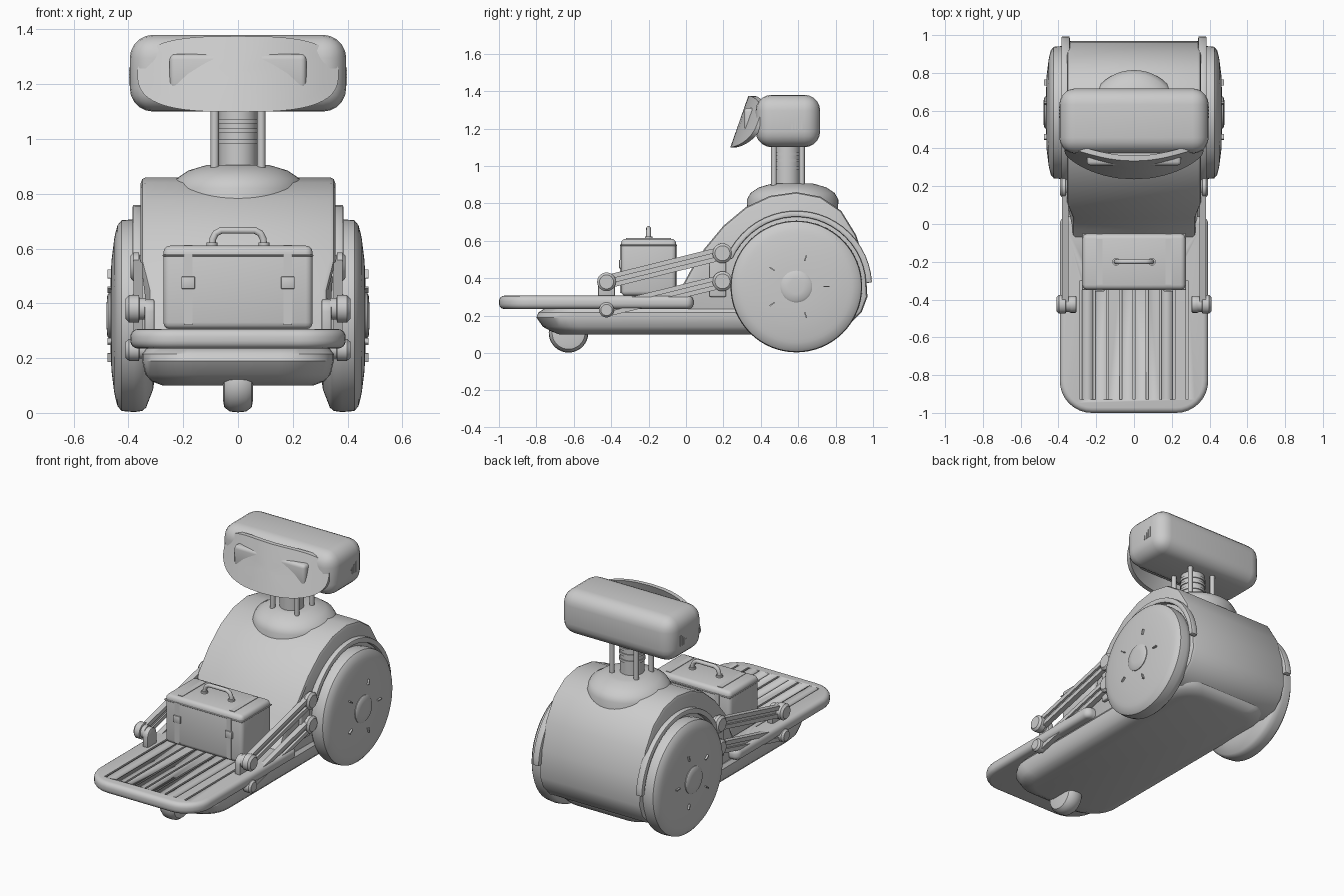
import bpy, bmesh
from math import sin, cos, pi, radians, copysign
from mathutils import Vector

cube = bpy.data.objects.get("Cube")
if cube:
    bpy.data.objects.remove(cube, do_unlink=True)

grey = bpy.data.materials.new("plain_grey")
grey.use_nodes = True
tone = (0.6, 0.6, 0.6, 1)
grey.diffuse_color = tone
grey.node_tree.nodes["Principled BSDF"].inputs["Base Color"].default_value = tone


def finish(name, bm, bevel=0, segments=3, angle=35):
    """Bevel sharp edges, shade smooth and link the object."""
    bmesh.ops.recalc_face_normals(bm, faces=bm.faces[:])
    if bevel:
        sharp = [e for e in bm.edges if e.calc_face_angle(0) > radians(50)]
        bmesh.ops.bevel(bm, geom=sharp, offset=bevel, segments=segments,
                        profile=0.5, affect='EDGES', clamp_overlap=True)
    mesh = bpy.data.meshes.new(name)
    bm.to_mesh(mesh)
    bm.free()
    mesh.shade_smooth()
    mesh.set_sharp_from_angle(angle=radians(angle))
    mesh.materials.append(grey)
    ob = bpy.data.objects.new(name, mesh)
    bpy.context.collection.objects.link(ob)
    return ob


def loft(name, rings, **kw):
    """Skin matching rings of points and cap both ends."""
    bm = bmesh.new()
    rows = [[bm.verts.new(p) for p in ring] for ring in rings]
    n = len(rows[0])
    for a, b in zip(rows, rows[1:]):
        for i in range(n):
            bm.faces.new((a[i], a[(i + 1) % n], b[(i + 1) % n], b[i]))
    bm.faces.new(rows[0])
    bm.faces.new(rows[-1])
    return finish(name, bm, **kw)


def box(name, centre, size, **kw):
    bm = bmesh.new()
    bmesh.ops.create_cube(bm, size=1)
    for v in bm.verts:
        v.co = Vector(centre) + Vector(a * b for a, b in zip(v.co, size))
    return finish(name, bm, **kw)


def prism_x(name, outline, x0, x1, **kw):
    return loft(name, [[(x, y, z) for y, z in outline] for x in (x0, x1)], **kw)


def lathe_x(name, profile, y, z, n=48, **kw):
    """Profile of (x, radius) turned about a line along x."""
    return loft(name, [[(x, y + r * cos(2 * pi * i / n), z + r * sin(2 * pi * i / n))
                        for i in range(n)] for x, r in profile], **kw)


def lathe_z(name, profile, x, y, n=48, **kw):
    return loft(name, [[(x + r * cos(2 * pi * i / n), y + r * sin(2 * pi * i / n), z)
                        for i in range(n)] for z, r in profile], **kw)


def round_rect(half, y0, y1, r_front, r_back, z, steps=8):
    """Plan outline with rounded front and back corners."""
    pts = []
    for k, (sx, back) in enumerate(((1, 1), (-1, 1), (-1, 0), (1, 0))):
        r = r_back if back else r_front
        cy = y1 - r if back else y0 + r
        for i in range(steps + 1):
            a = (k + i / steps) * pi / 2
            pts.append((sx * (half - r) + r * cos(a), cy + r * sin(a), z))
    return pts


# Drum body, narrowing slightly at its front foot
side = [(-0.1, 0.28), (-0.03, 0.34), (0.03, 0.45), (0.1, 0.56), (0.2, 0.68), (0.32, 0.78),
        (0.45, 0.84), (0.59, 0.86), (0.72, 0.835), (0.83, 0.76), (0.91, 0.63),
        (0.96, 0.47), (0.97, 0.3), (0.94, 0.22), (0.88, 0.16), (0.8, 0.13), (-0.05, 0.15)]
body = prism_x("drum_body", side, -0.355, 0.355, bevel=0.02, segments=2)
for v in body.data.vertices:
    if v.co.y < 0.08:
        v.co.x *= 0.92

# Shoulder dome, neck and posts
lathe_z("shoulder_dome", [(0.7, 0.24), (0.82, 0.245), (0.855, 0.225), (0.885, 0.18),
                          (0.9, 0.13), (0.905, 0.11)], 0, 0.57)
lathe_z("neck", [(0.88, 0.07), (1.12, 0.07)], 0, 0.54)
for z in (0.99, 1.03, 1.065):
    lathe_z("neck_ring", [(z - 0.008, 0.076), (z + 0.008, 0.076)], 0, 0.54)
for x in (-0.085, 0.085):
    for y in (0.47, 0.62):
        lathe_z("neck_post", [(0.88, 0.015), (1.13, 0.015)], x, y, n=16)

# Head and curved, tilted face plate
box("head", (0, 0.545, 1.24), (0.79, 0.345, 0.28), bevel=0.085, segments=5)


def face_ring(t, back):
    ring = []
    for i in range(64):
        a = 2 * pi * i / 64
        x = 0.367 * t * copysign(abs(cos(a)) ** 0.65, cos(a))
        z = 0.138 * t * copysign(abs(sin(a)) ** 0.75, sin(a))
        ring.append((x, 0.285 + 0.35 * z + 0.1 * (x / 0.367) ** 2 + back, 1.237 + z))
    return ring


loft("face_plate", [face_ring(t, 0.028) for t in (0.1, 0.4, 0.7, 1)] +
     [face_ring(t, 0) for t in (1, 0.85, 0.7, 0.5, 0.3, 0.1)])
box("face_mount", (0, 0.36, 1.24), (0.5, 0.1, 0.14), bevel=0.02)

# Chassis tub with rounded underside
loft("chassis", [round_rect(h, y0, y1, r, 0.14, z) for z, h, y0, y1, r in (
    (0.1, 0.275, -0.68, 0.8, 0.14), (0.115, 0.315, -0.72, 0.84, 0.17),
    (0.14, 0.338, -0.765, 0.86, 0.19), (0.19, 0.35, -0.8, 0.88, 0.2),
    (0.215, 0.35, -0.79, 0.88, 0.2), (0.235, 0.335, -0.76, 0.86, 0.19))])

# Footboard with grooves cut into its top
deck = loft("footboard", [round_rect(0.393, -1, 0.04, 0.17, 0.04, z) for z in (0.235, 0.306)],
            bevel=0.028, segments=4)
bm = bmesh.new()
for i in range(-4, 5):
    made = bmesh.ops.create_cube(bm, size=1)["verts"]
    for v in made:
        v.co = Vector((i * 0.07 + v.co.x * 0.012, -0.615 + v.co.y * 0.63, 0.306 + v.co.z * 0.03))
cutter = finish("groove_cutter", bm)
cutter.hide_render = True
mod = deck.modifiers.new("grooves", 'BOOLEAN')
mod.operation, mod.solver, mod.object = 'DIFFERENCE', 'EXACT', cutter
bpy.context.view_layer.objects.active = deck
bpy.ops.object.modifier_apply(modifier=mod.name)
bpy.data.objects.remove(cutter, do_unlink=True)

# Front caster
lathe_x("caster_wheel", [(-0.055, 0.06), (-0.05, 0.088), (-0.03, 0.103), (0, 0.106),
                         (0.03, 0.103), (0.05, 0.088), (0.055, 0.06)], -0.628, 0.108, n=32)

# Case with lid seam, straps, latches and handle
box("case", (0, -0.2, 0.458), (0.545, 0.295, 0.305), bevel=0.025)
box("case_lid_band", (0, -0.2, 0.575), (0.551, 0.301, 0.008), bevel=0.003, segments=1)
for x in (-0.182, 0.182):
    for y in (-0.349, -0.051):
        box("case_strap", (x, y, 0.45), (0.032, 0.006, 0.26))
    box("case_latch", (x, -0.35, 0.475), (0.05, 0.016, 0.045), bevel=0.004, segments=2)
    box("lid_strap", (x, -0.2, 0.611), (0.032, 0.24, 0.005))
curve = bpy.data.curves.new("case_handle", 'CURVE')
curve.dimensions, curve.bevel_depth, curve.bevel_resolution = '3D', 0.013, 3
path = curve.splines.new('POLY')
half = [(0.095, 0.6), (0.092, 0.635), (0.082, 0.655), (0.062, 0.666)]
points = half + [(-x, z) for x, z in reversed(half)]
path.points.add(len(points) - 1)
for p, (x, z) in zip(path.points, points):
    p.co = (x, -0.2, z, 1)
curve.materials.append(grey)
bpy.context.collection.objects.link(bpy.data.objects.new("case_handle", curve))
for x in (-0.095, 0.095):
    lathe_z("handle_foot", [(0.605, 0.02), (0.622, 0.02)], x, -0.2, n=20)

# Side parts, repeated left and right
WY, WZ = 0.59, 0.355
for s, label in ((1, "left"), (-1, "right")):
    lathe_x(label + "_wheel", [(s * x, r) for x, r in (
        (0.3, 0.2), (0.31, 0.27), (0.335, 0.335), (0.35, 0.348), (0.38, 0.352), (0.425, 0.348),
        (0.44, 0.33), (0.448, 0.3), (0.452, 0.28), (0.462, 0.2), (0.466, 0.1))], WY, WZ, n=64)
    lathe_x(label + "_hub", [(s * 0.45, 0.085), (s * 0.47, 0.085), (s * 0.477, 0.075),
                             (s * 0.48, 0.04)], WY, WZ, n=32)
    for i in range(5):
        a = 2 * pi * i / 5
        bolt = box(label + "_wheel_bolt", (0, 0, 0), (0.025, 0.032, 0.007))
        bolt.location = (s * 0.463, WY + 0.16 * cos(a), WZ + 0.16 * sin(a))
        bolt.rotation_euler.x = a

    # Fender arc, pointed at its rear tip
    arc = [radians(3 + i * 7) for i in range(23)]
    fender = [(WY + 0.405 * cos(a), WZ + 0.405 * sin(a)) for a in arc]
    fender += [(WY + 0.372 * cos(a), WZ + 0.372 * sin(a)) for a in reversed(arc)]
    prism_x(label + "_fender", fender, s * 0.34, s * 0.385, bevel=0.008, segments=2)

    # Twin-rail parallel arms with pivot discs
    for level, z in (("upper", 0.38), ("lower", 0.23)):
        y0, y1, rise = -0.425, 0.195, 0.153
        name = label + "_" + level
        for off, t, x0, x1 in ((0.024, 0.013, 0.348, 0.382), (-0.024, 0.013, 0.348, 0.382),
                               (0, 0.03, 0.355, 0.368)):
            prism_x(name + "_arm", [(y0, z + off - t), (y1, z + rise + off - t),
                                    (y1, z + rise + off + t), (y0, z + off + t)],
                    s * x0, s * x1)
        for y, pz, x1, r in ((y0, z, 0.41, 0.05 if level == "upper" else 0.04),
                             (y1, z + rise, 0.393, 0.053)):
            lathe_x(name + "_pivot", [(s * 0.335, r * 0.8), (s * 0.36, r * 0.8), (s * 0.362, r),
                                      (s * (x1 - 0.012), r), (s * x1, r * 0.75)], y, pz, n=32)

    # Round-topped bracket holding the front pivots
    top = [(-0.425 + 0.045 * cos(pi * i / 10), 0.37 + 0.045 * sin(pi * i / 10)) for i in range(11)]
    prism_x(label + "_bracket", top + [(-0.47, 0.29), (-0.38, 0.29)], s * 0.305, s * 0.342,
            bevel=0.006, segments=2)
    box(label + "_rear_mount", (s * 0.342, 0.17, 0.42), (0.03, 0.09, 0.24), bevel=0.008)

    # Stepped vent on the side of the head
    for i in range(4):
        h = 0.03 + 0.012 * i
        box(label + "_head_vent", (s * 0.394, 0.567 + i * 0.017, 1.195 + h / 2), (0.008, 0.009, h))
